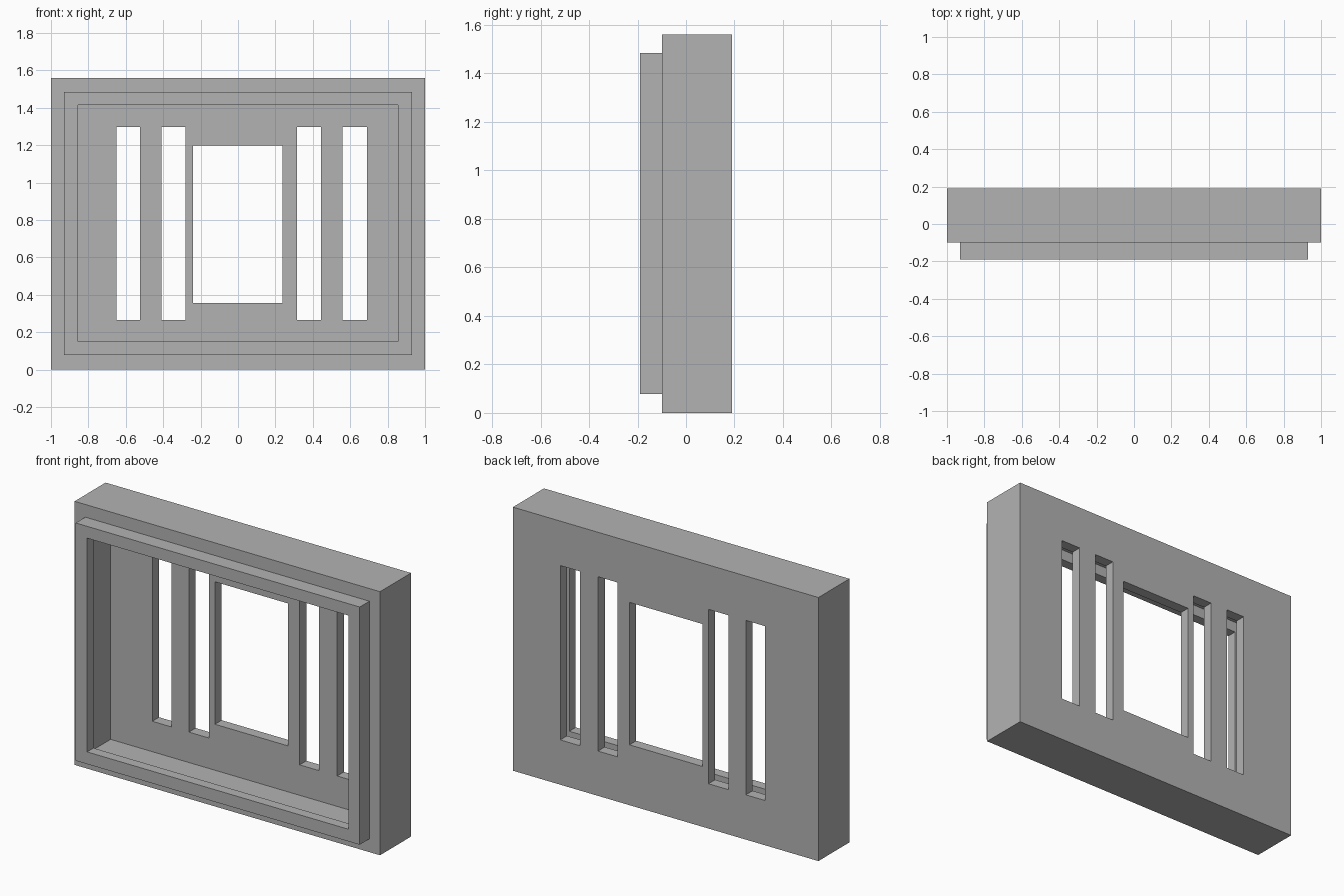
import bpy

cube = bpy.data.objects.get("Cube")
if cube:
    bpy.data.objects.remove(cube, do_unlink=True)

gray = bpy.data.materials.new("plain gray")
gray.use_nodes = True
color = (0.45, 0.45, 0.45, 1)
gray.diffuse_color = color
gray.node_tree.nodes["Principled BSDF"].inputs["Base Color"].default_value = color


def box(name, x0, x1, y0, y1, z0, z1):
    """Box between two corners."""
    bpy.ops.mesh.primitive_cube_add(size=1)
    ob = bpy.context.object
    ob.name = name
    for v in ob.data.vertices:
        v.co = (x1 if v.co.x > 0 else x0,
                y1 if v.co.y > 0 else y0,
                z1 if v.co.z > 0 else z0)
    ob.data.materials.append(gray)
    return ob


def cut(target, cutters):
    """Subtract each cutter from the target."""
    for cutter in cutters:
        bpy.context.view_layer.objects.active = target
        mod = target.modifiers.new("cut", 'BOOLEAN')
        mod.operation = 'DIFFERENCE'
        mod.solver = 'EXACT'
        mod.object = cutter
        bpy.ops.object.modifier_apply(modifier=mod.name)


TOP = 1.56
FRONT, STEP, BACK = -0.19, -0.10, 0.19
LIP_BACK, WALL_FRONT = -0.13, 0.127

# Outer case and the raised frame on its front
case = box("window_wall_case", -1, 1, STEP, BACK, 0, TOP)
frame = box("raised_front_frame", -0.93, 0.93, FRONT, STEP, 0.078, 1.485)

# Hollow inside, undercut behind the lip of the frame
cavity = box("cavity_cutter", -0.923, 0.923, LIP_BACK, WALL_FRONT, 0.085, 1.478)
opening = box("opening_cutter", -0.855, 0.855, -0.3, 0, 0.15, 1.415)

# Four tall slots and the central window through the back wall
slots = [box("slot_cutter", a, b, 0, 0.3, 0.265, 1.297)
         for a, b in ((-0.65, -0.525), (-0.41, -0.28), (0.315, 0.443), (0.56, 0.69))]
window = box("window_cutter", -0.24, 0.237, 0, 0.3, 0.357, 1.2)

cut(case, [cavity, window] + slots)
cut(frame, [cavity, opening])

for helper in [cavity, opening, window] + slots:
    bpy.data.objects.remove(helper, do_unlink=True)
